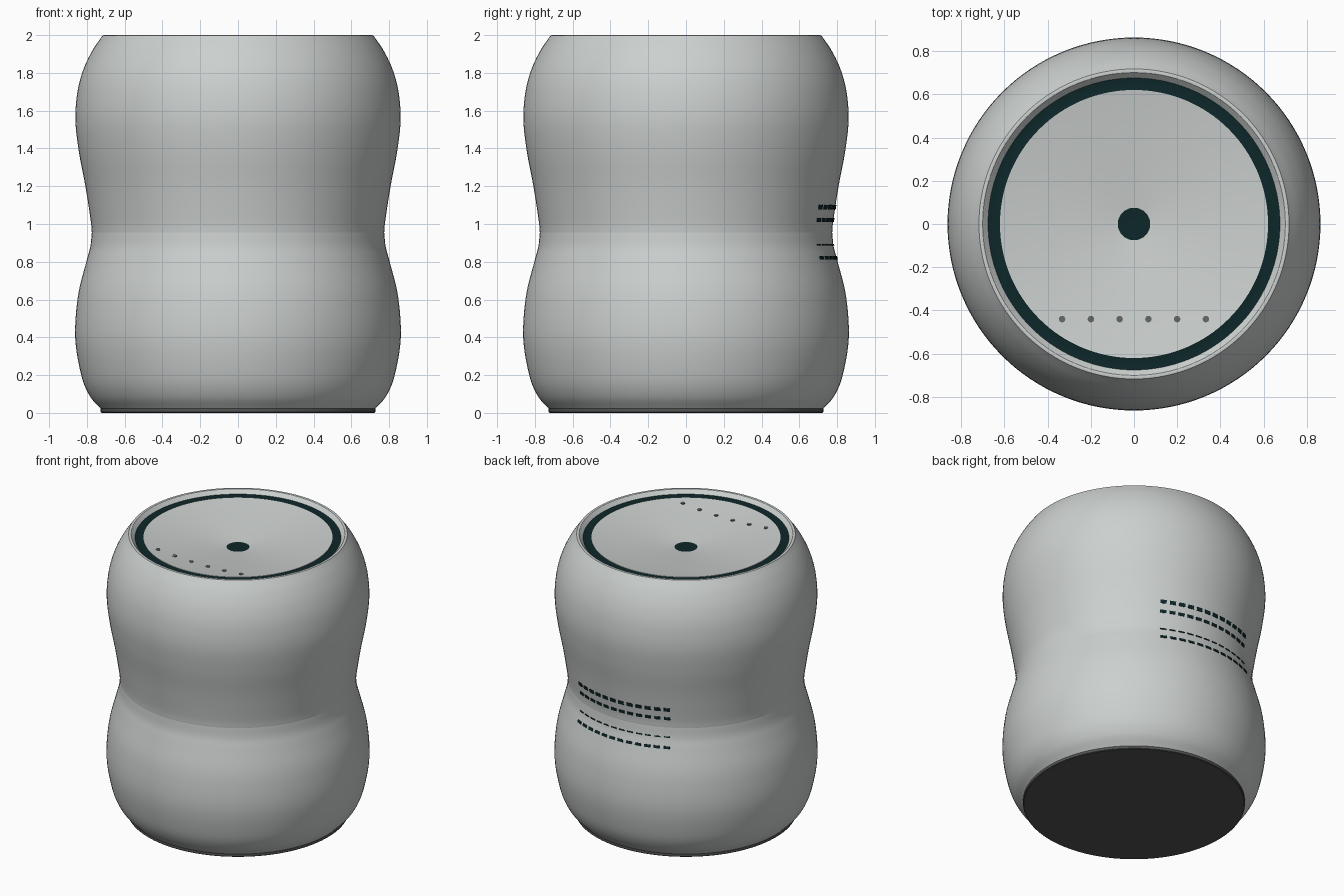
import bpy, bmesh, math
from mathutils import Matrix, Vector

cube = bpy.data.objects.get("Cube")
if cube:
    bpy.data.objects.remove(cube, do_unlink=True)


def material(name, rgb):
    m = bpy.data.materials.new(name)
    m.use_nodes = True
    m.diffuse_color = (*rgb, 1)
    bsdf = m.node_tree.nodes["Principled BSDF"]
    bsdf.inputs["Base Color"].default_value = (*rgb, 1)
    bsdf.inputs["Roughness"].default_value = 0.6
    return m


SHELL = material("light grey", (0.60, 0.63, 0.615))
DARK = material("dark teal", (0.004, 0.02, 0.022))
FOOT = material("charcoal", (0.085, 0.088, 0.086))
DOT = material("mid grey", (0.13, 0.14, 0.14))


def finish(name, bm, mat, smooth=True):
    mesh = bpy.data.meshes.new(name)
    bm.to_mesh(mesh)
    bm.free()
    mesh.materials.append(mat)
    ob = bpy.data.objects.new(name, mesh)
    bpy.context.collection.objects.link(ob)
    if smooth:
        bpy.ops.object.select_all(action="DESELECT")
        ob.select_set(True)
        bpy.context.view_layer.objects.active = ob
        bpy.ops.object.shade_smooth_by_angle(angle=math.radians(30))
    return ob


def spline(points, steps=5):
    """Smooth curve through (radius, height) points."""
    p = [Vector(q) for q in points]
    p = [2 * p[0] - p[1]] + p + [2 * p[-1] - p[-2]]
    out = []
    for a, b, c, d in zip(p, p[1:], p[2:], p[3:]):
        for k in range(steps):
            t = k / steps
            out.append(0.5 * (2 * b + (c - a) * t + (2 * a - 5 * b + 4 * c - d) * t * t
                              + (3 * b - a - 3 * c + d) * t ** 3))
    return out + [p[-2]]


def lathe(name, profile, mat, sides=128):
    """Revolve a profile that runs up the outside and inward over the top."""
    bm = bmesh.new()
    rings = []
    for r, z in profile:
        if r < 1e-6:
            rings.append([bm.verts.new((0, 0, z))] * sides)
        else:
            rings.append([bm.verts.new((r * math.cos(math.tau * i / sides),
                                        r * math.sin(math.tau * i / sides), z))
                          for i in range(sides)])
    for low, high in zip(rings, rings[1:]):
        for i in range(sides):
            j = (i + 1) % sides
            corners = list(dict.fromkeys((low[i], low[j], high[j], high[i])))
            bm.faces.new(corners)
    return finish(name, bm, mat)


# Shell: two rounded halves that meet at a creased waist
lower = spline([(0.725, 0.02), (0.785, 0.09), (0.83, 0.2), (0.862, 0.4), (0.847, 0.62),
                (0.803, 0.8), (0.782, 0.88), (0.774, 0.955)])
upper = spline([(0.774, 0.955), (0.78, 1.02), (0.808, 1.2), (0.842, 1.38), (0.861, 1.55),
                (0.85, 1.7), (0.818, 1.82), (0.77, 1.92), (0.717, 1.998)])
lathe("lower_shell", lower, SHELL)
lathe("upper_shell", upper + [(0.71, 2.0), (0.7, 1.998), (0.675, 1.972)], SHELL)

# Foot plate
lathe("foot_plate", [(0, 0), (0.722, 0), (0.727, 0.004), (0.727, 0.022)], FOOT)

# Driver on the top: surround ring, dished cone, centre cap
CONE = [(0.62, 1.975), (0.45, 1.948), (0.075, 1.905)]
lathe("surround_ring", [(0.676, 1.972), (0.645, 1.968), (0.619, 1.972)], DARK)
lathe("driver_cone", [(0.62, 1.968)] + CONE, SHELL)
lathe("centre_cap", [(0.076, 1.905), (0, 1.903)], DARK)


def height_on_cone(r):
    (r0, z0), (r1, z1) = CONE[:2]
    return z1 + (z0 - z1) * (r - r1) / (r0 - r1)


# Row of indicator dots near the front of the cone
bm = bmesh.new()
for k in range(6):
    x, y = (k - 2.5) * 0.133, -0.44
    z = height_on_cone(math.hypot(x, y))
    bmesh.ops.create_cone(bm, cap_ends=True, segments=16, radius1=0.015, radius2=0.015,
                          depth=0.008, matrix=Matrix.Translation((x, y, z)))
finish("indicator_dots", bm, DOT, smooth=False)


def surface(profile, z):
    """Radius and lean angle of the shell at a height."""
    for (r0, z0), (r1, z1) in zip(profile, profile[1:]):
        if z0 <= z <= z1:
            return r0 + (r1 - r0) * (z - z0) / (z1 - z0), math.atan2(r1 - r0, z1 - z0)


# Four rows of vent slots around the back of the waist
ROWS = [("vent_row_top", upper, 1.09, 0.024), ("vent_row_upper", upper, 1.022, 0.02),
        ("vent_row_lower", lower, 0.889, 0.008), ("vent_row_bottom", lower, 0.82, 0.018)]
COUNT = 12
for name, profile, z, tall in ROWS:
    r, lean = surface(profile, z)
    bm = bmesh.new()
    for k in range(COUNT):
        angle = math.radians(90 + (k - (COUNT - 1) / 2) * 4.7)
        place = (Matrix.Rotation(angle, 4, "Z") @ Matrix.Translation((r, 0, z))
                 @ Matrix.Rotation(lean, 4, "Y") @ Matrix.Diagonal((0.008, 0.042, tall, 1)))
        bmesh.ops.create_cube(bm, size=1, matrix=place)
    finish(name, bm, DARK, smooth=False)
